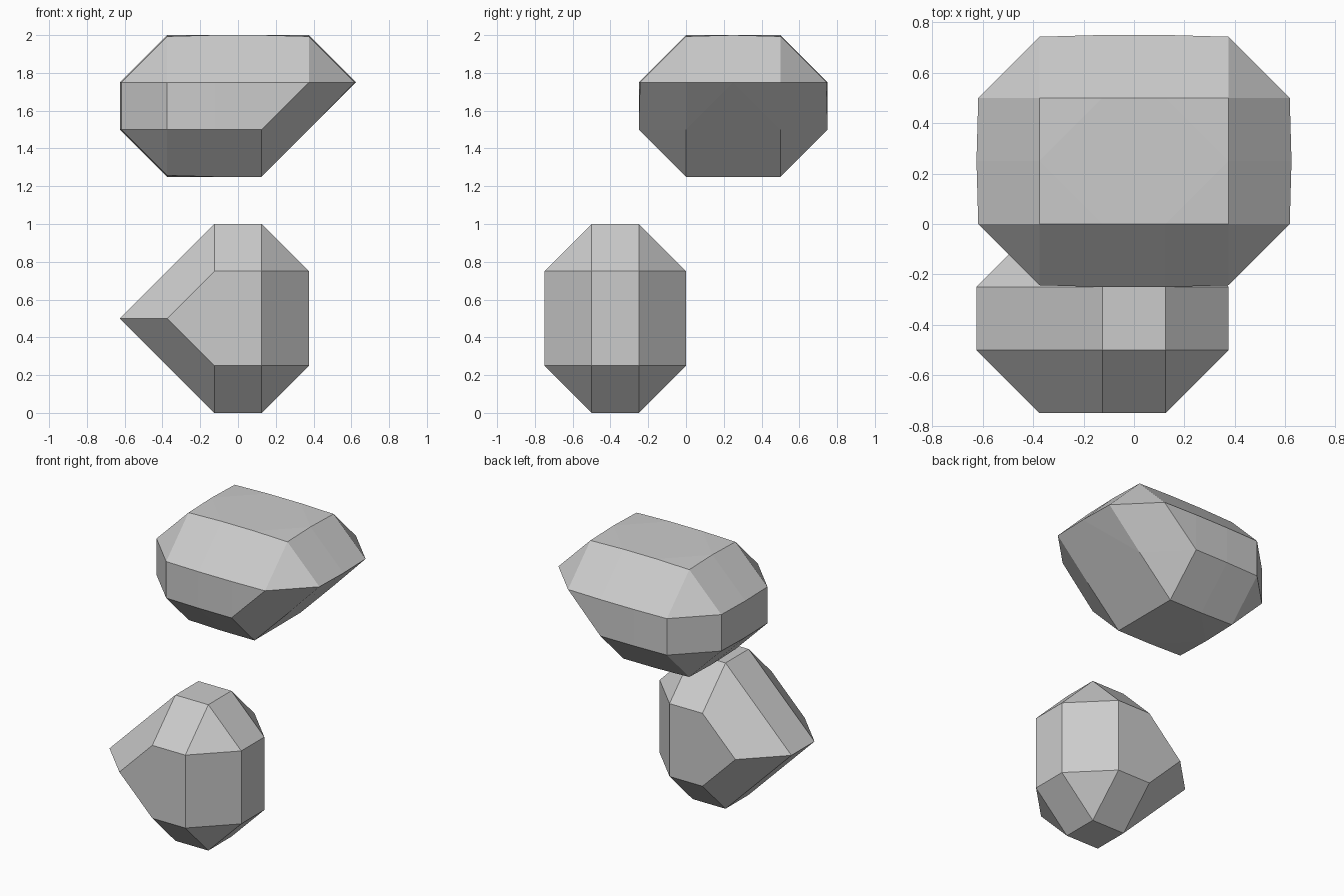
import bpy
import bmesh
from mathutils import Vector

if "Cube" in bpy.data.objects:
    bpy.data.objects.remove(bpy.data.objects["Cube"], do_unlink=True)

# Single stone colour
GREY = (0.6, 0.6, 0.6, 1.0)
stone = bpy.data.materials.new("stone grey")
stone.use_nodes = True
stone.diffuse_color = GREY
stone.node_tree.nodes["Principled BSDF"].inputs["Base Color"].default_value = GREY

BEVEL = 0.25
AXES = [Vector(a) * s for a in ((1, 0, 0), (0, 1, 0), (0, 0, 1)) for s in (1, -1)]


def faceted_stone(name, core):
    """Convex stone: an octahedron swept over every core point (x, y, z, radius)."""
    bm = bmesh.new()
    for x, y, z, radius in core:
        for axis in AXES:
            bm.verts.new(Vector((x, y, z)) + axis * radius)
    bmesh.ops.remove_doubles(bm, verts=bm.verts, dist=0.001)
    hull = bmesh.ops.convex_hull(bm, input=bm.verts)
    inside = {g for g in hull["geom_interior"] + hull["geom_unused"]
              if isinstance(g, bmesh.types.BMVert)}
    bmesh.ops.delete(bm, geom=list(inside), context="VERTS")
    bmesh.ops.dissolve_limit(bm, angle_limit=0.003, verts=bm.verts, edges=bm.edges)
    bmesh.ops.recalc_face_normals(bm, faces=bm.faces)
    mesh = bpy.data.meshes.new(name)
    bm.to_mesh(mesh)
    bm.free()
    mesh.materials.append(stone)
    obj = bpy.data.objects.new(name, mesh)
    bpy.context.collection.objects.link(obj)
    return obj


# Lower stone: five-sided core with its point on the right
lower_outline = [(-0.125, 0.75), (0.125, 0.75), (0.125, 0.25), (-0.125, 0.25), (-0.375, 0.5)]
faceted_stone("lower_stone", [(x, y, z, BEVEL)
                              for x, z in lower_outline for y in (-0.5, -0.25)])

# Upper stone: four-sided core, its outer corners drawn in so the broad faces bulge slightly
corners = [(-0.375, 1.75), (0.375, 1.75), (-0.375, 1.5)]
between = [(-0.125, 1.75), (0.125, 1.75), (0.125, 1.5), (-0.125, 1.5)]
upper_core = [(x, y, z, BEVEL) for x, z in between for y in (0, 0.25, 0.5)]
for x, z in corners:
    upper_core += [(x, 0, z, BEVEL - 0.007), (x, 0.25, z, BEVEL), (x, 0.5, z, BEVEL - 0.007)]
faceted_stone("upper_stone", upper_core)
